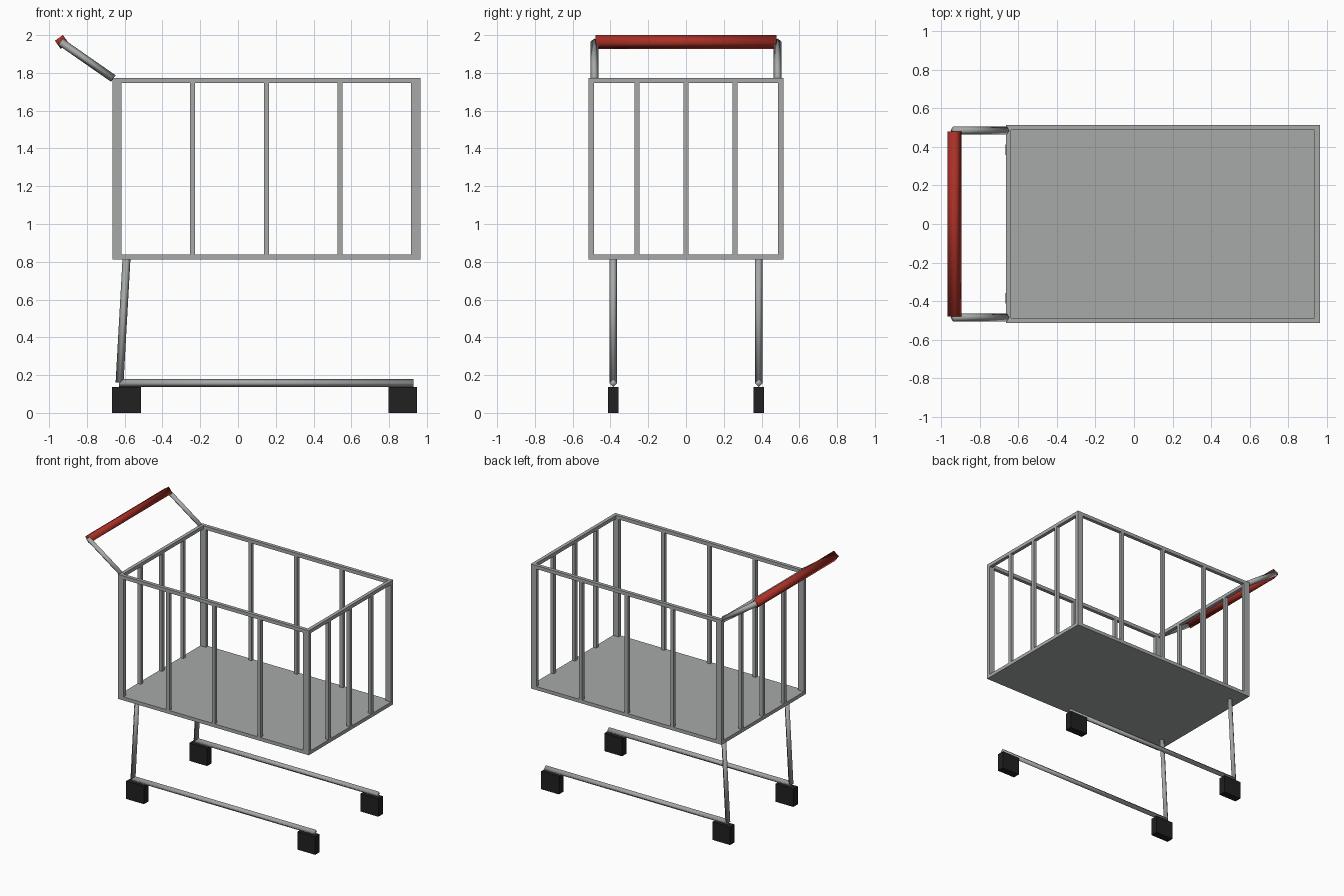
import bpy, bmesh
from mathutils import Vector, Matrix

cube = bpy.data.objects.get("Cube")
if cube:
    bpy.data.objects.remove(cube, do_unlink=True)


def material(name, colour):
    m = bpy.data.materials.new(name)
    m.use_nodes = True
    m.diffuse_color = colour
    m.node_tree.nodes["Principled BSDF"].inputs["Base Color"].default_value = colour
    return m


steel = material("steel grey", (0.38, 0.40, 0.39, 1))
red = material("handle red", (0.40, 0.03, 0.02, 1))
black = material("wheel black", (0.015, 0.015, 0.015, 1))


def finish(name, bm, mat, smooth=False):
    mesh = bpy.data.meshes.new(name)
    bm.to_mesh(mesh)
    bm.free()
    mesh.materials.append(mat)
    for p in mesh.polygons:
        p.use_smooth = smooth
    ob = bpy.data.objects.new(name, mesh)
    bpy.context.collection.objects.link(ob)
    return ob


def box(name, lo, hi, mat):
    lo, hi = Vector(lo), Vector(hi)
    bm = bmesh.new()
    bmesh.ops.create_cube(bm, size=1, matrix=Matrix.Translation((lo + hi) / 2)
                          @ Matrix.Diagonal((*(hi - lo), 1)))
    return finish(name, bm, mat)


def tube(name, a, b, radius, mat, side=(0, 1, 0)):
    """Four-sided smooth-shaded bar from a to b, with one corner towards side."""
    a, b = Vector(a), Vector(b)
    d = (b - a).normalized()
    s = Vector(side).normalized()
    rot = Matrix((s, d.cross(s), d)).transposed().to_4x4()
    bm = bmesh.new()
    bmesh.ops.create_cone(bm, cap_ends=True, segments=4, radius1=radius, radius2=radius,
                          depth=(b - a).length, matrix=Matrix.Translation((a + b) / 2) @ rot)
    return finish(name, bm, mat, smooth=True)


# Basket limits and bar thickness
X0, X1, Y = -0.665, 0.965, 0.515
Z0, Z1, T = 0.812, 1.773, 0.027

# Basket floor
box("basket_floor", (X0, -Y, Z0), (X1, Y, Z0 + T), steel)

# Basket top rim
for side, y in (("right", -Y), ("left", Y - T)):
    box("rim_" + side, (X0, y, Z1 - T), (X1, y + T, Z1), steel)
for end, x in (("handle_end", X0), ("far_end", X1 - T)):
    box("rim_" + end, (x, T - Y, Z1 - T), (x + T, Y - T, Z1), steel)

# Upright bars along the long sides
for side, y in (("right", -Y), ("left", Y - T)):
    for i in range(5):
        x = -0.63 + 0.39 * i
        box(f"side_bar_{side}_{i}", (x - T / 2, y, Z0 + T), (x + T / 2, y + T, Z1 - T), steel)

# Upright bars along the short ends
for end, x in (("handle_end", X0), ("far_end", X1 - T)):
    for i, y in enumerate((T / 2 - Y, -0.26, 0, 0.26, Y - T / 2)):
        box(f"end_bar_{end}_{i}", (x, y - T / 2, Z0 + T), (x + T, y + T / 2, Z1 - T), steel)

# Handle arms, legs, base rails and wheels on both sides
for side, s in (("right", -1), ("left", 1)):
    tube("handle_arm_" + side, (-0.66, 0.485 * s, 1.77), (-0.94, 0.485 * s, 1.965), 0.021, steel)
    y = 0.385 * s
    tube("leg_" + side, (-0.627, y, 0.16), (-0.59, y, Z0 + 0.01), 0.021, steel)
    tube("base_rail_" + side, (-0.63, y, 0.158), (0.928, y, 0.158), 0.021, steel)
    for end, x in (("handle_end", -0.59), ("far_end", 0.872)):
        box(f"wheel_{side}_{end}", (x - 0.076, y - 0.028, 0), (x + 0.076, y + 0.028, 0.138), black)

# Handle grip
tube("handle_grip", (-0.933, -0.48, 1.964), (-0.933, 0.48, 1.964), 0.037, red, side=(0.17, 0, 0.98))
